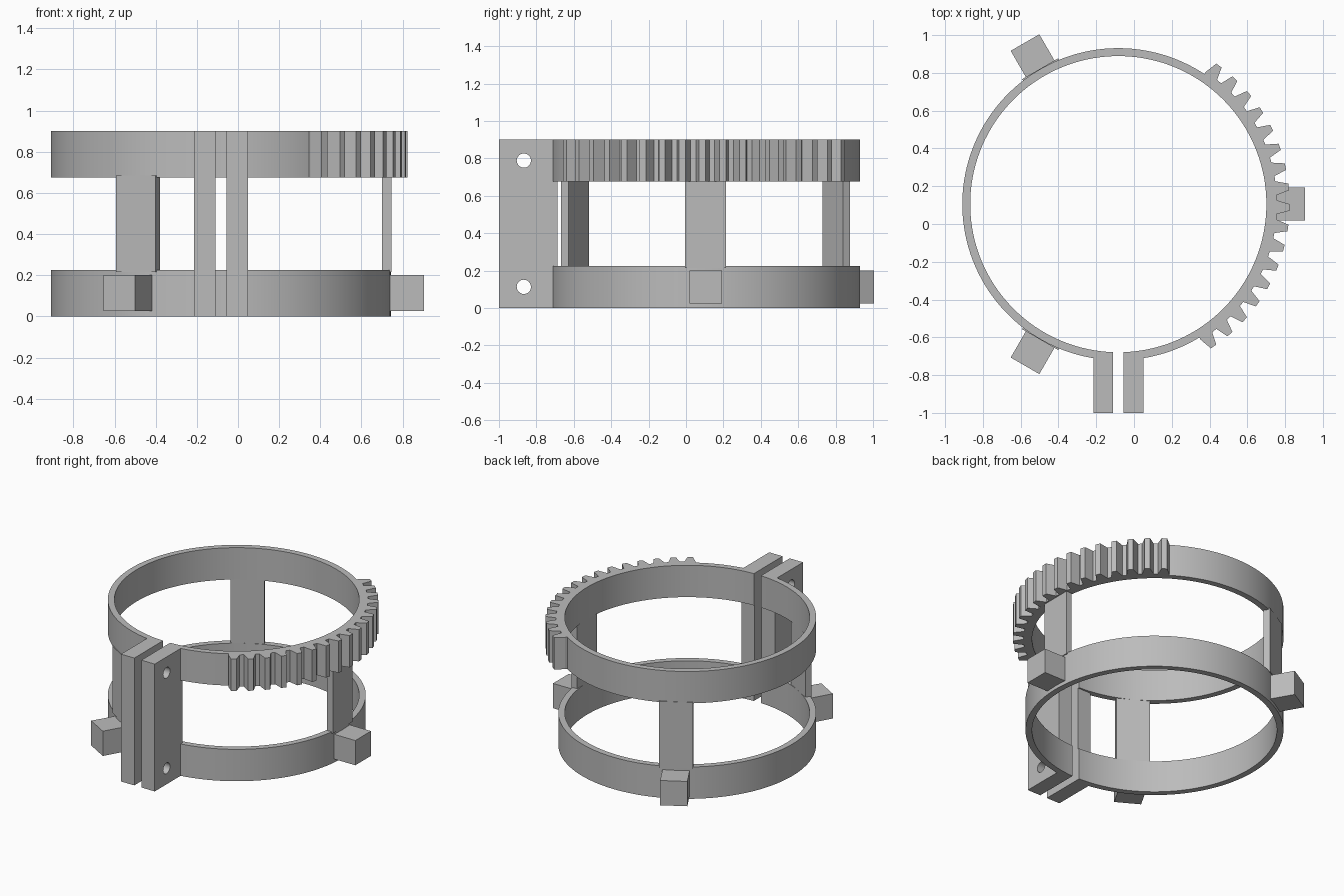
import bpy
import bmesh
from math import sin, cos, radians
from mathutils import Matrix, Vector

if "Cube" in bpy.data.objects:
    bpy.data.objects.remove(bpy.data.objects["Cube"], do_unlink=True)

CENTRE = Vector((-0.083, 0.105, 0))
R_IN, R_OUT = 0.784, 0.826
HEIGHT, BAND = 0.9, 0.225
GAP = 2.0            # half angle of the slit in the rings, degrees

grey = bpy.data.materials.new("plain grey")
grey.use_nodes = True
colour = (0.5, 0.5, 0.5, 1)
grey.diffuse_color = colour
grey.node_tree.nodes["Principled BSDF"].inputs["Base Color"].default_value = colour


def finish(name, bm):
    bmesh.ops.recalc_face_normals(bm, faces=bm.faces)
    mesh = bpy.data.meshes.new(name)
    bm.to_mesh(mesh)
    bm.free()
    mesh.materials.append(grey)
    obj = bpy.data.objects.new(name, mesh)
    bpy.context.collection.objects.link(obj)
    return obj


def band(name, outline, r_in, z0, z1):
    """Open band: outline is a list of (angle, outer radius)."""
    bm = bmesh.new()
    rows = []
    for angle, r_out in outline:
        d = Vector((cos(radians(angle)), sin(radians(angle)), 0))
        rows.append([bm.verts.new(CENTRE + d * r + Vector((0, 0, z)))
                     for r, z in ((r_in, z0), (r_out, z0), (r_out, z1), (r_in, z1))])
    for a, b in zip(rows, rows[1:]):
        for i in range(4):
            j = (i + 1) % 4
            bm.faces.new((a[i], a[j], b[j], b[i]))
    bm.faces.new(rows[0])
    bm.faces.new(rows[-1][::-1])
    return finish(name, bm)


def box(name, lo, hi, matrix=Matrix()):
    lo, hi = Vector(lo), Vector(hi)
    bm = bmesh.new()
    bmesh.ops.create_cube(bm, size=1, matrix=matrix @ Matrix.Translation((lo + hi) / 2)
                          @ Matrix.Diagonal((*(hi - lo), 1)))
    return finish(name, bm)


def smooth(obj):
    bpy.ops.object.select_all(action="DESELECT")
    obj.select_set(True)
    bpy.context.view_layer.objects.active = obj
    bpy.ops.object.shade_smooth_by_angle(angle=radians(20))


# Two split rings
steps = 144
arc = [(-90 + GAP + (360 - 2 * GAP) * i / steps, R_OUT) for i in range(steps + 1)]
smooth(band("lower_ring", arc, R_IN, 0, BAND))
smooth(band("upper_ring", arc, R_IN, HEIGHT - BAND, HEIGHT))

# Toothed sector on the left of the upper ring
TEETH, PITCH, MIDDLE = 17, 6.89, -1.1
tooth = [(-2.5, 0.84), (-1.8, 0.872), (-1.1, 0.907),
         (1.1, 0.907), (1.8, 0.872), (2.5, 0.84)]
gear = [(MIDDLE + (i - (TEETH - 1) / 2) * PITCH + a, r)
        for i in range(TEETH) for a, r in tooth]
band("gear_sector", gear, R_OUT - 0.01, HEIGHT - BAND, HEIGHT)

# Three posts joining the rings, each with a stub at its foot
for label, angle in (("left", 0), ("back", 120), ("front", 240)):
    turn = Matrix.Translation(CENTRE) @ Matrix.Rotation(radians(angle), 4, "Z")
    box(label + "_post", (R_IN, -0.11, BAND - 0.01),
        (R_OUT + 0.002, 0.11, HEIGHT - BAND + 0.01), turn)
    box(label + "_stub", (R_OUT - 0.02, -0.0875, 0.025), (0.988, 0.0875, 0.2), turn)

# Two clamp plates beside the slit, drilled for bolts
for label, side in (("left", 1), ("right", -1)):
    xs = sorted((CENTRE.x + side * 0.0275, CENTRE.x + side * 0.132))
    plate = box(label + "_clamp_plate", (xs[0], -1, 0), (xs[1], -0.688, HEIGHT))
    for z in (0.113, 0.788):
        bm = bmesh.new()
        bmesh.ops.create_cone(bm, cap_ends=True, segments=32, radius1=0.038,
                              radius2=0.038, depth=0.5,
                              matrix=Matrix.Translation((CENTRE.x, -0.867, z))
                              @ Matrix.Rotation(radians(90), 4, "Y"))
        cutter = finish("bolt_cutter", bm)
        cutter.hide_render = True
        mod = plate.modifiers.new("bolt hole", "BOOLEAN")
        mod.operation, mod.solver, mod.object = "DIFFERENCE", "EXACT", cutter
        bpy.context.view_layer.objects.active = plate
        bpy.ops.object.modifier_apply(modifier=mod.name)
        bpy.data.objects.remove(cutter, do_unlink=True)
    smooth(plate)
